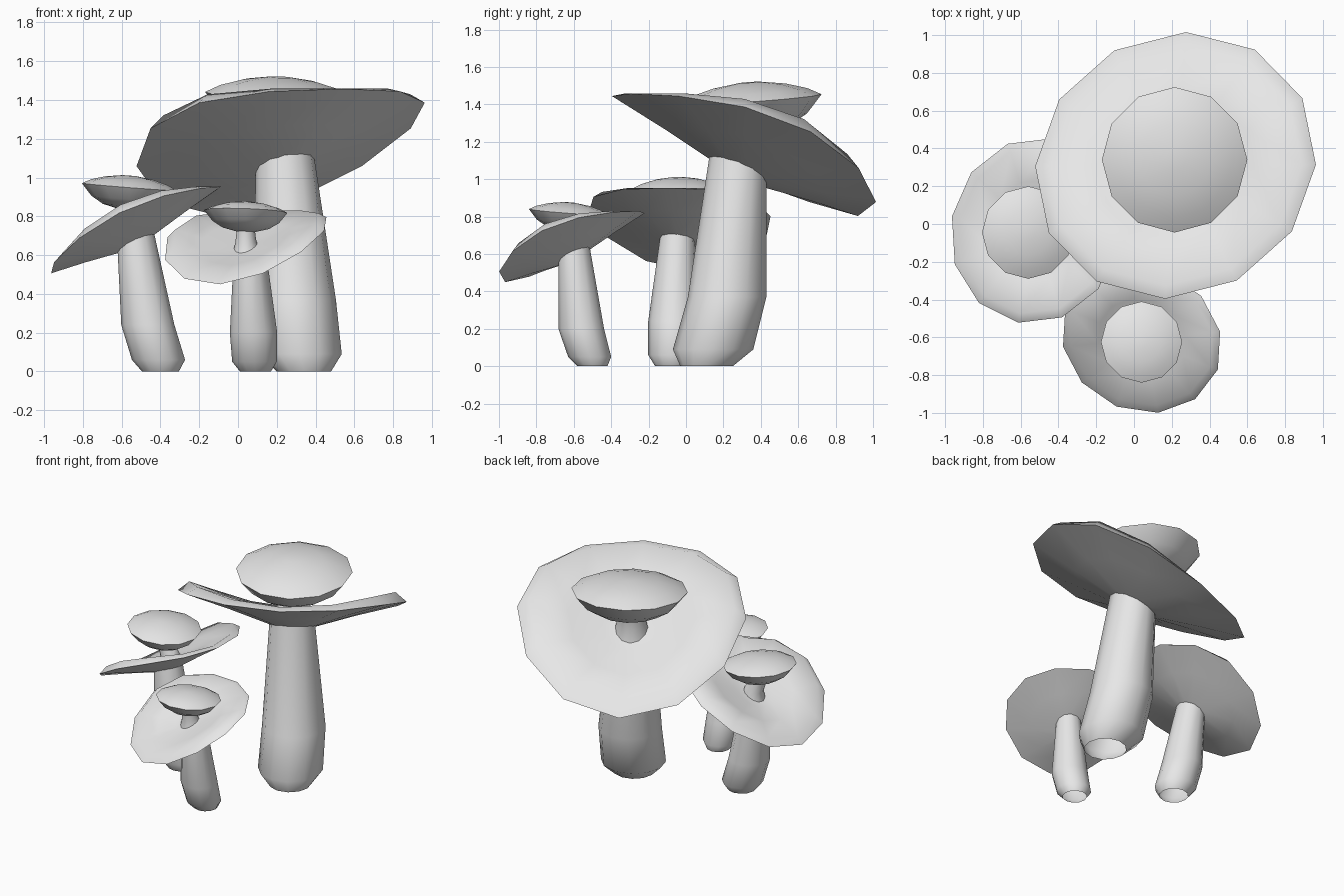
import bpy, bmesh
from math import cos, sin, pi, radians

cube = bpy.data.objects.get("Cube")
if cube:
    bpy.data.objects.remove(cube)

grey = bpy.data.materials.new("pale_grey")
grey.use_nodes = True
grey.diffuse_color = (0.8, 0.8, 0.8, 1)
grey.node_tree.nodes["Principled BSDF"].inputs["Base Color"].default_value = (0.8, 0.8, 0.8, 1)

SIDES = 12


def loft(name, rings, close_ends=False, angle=40):
    """Skin a stack of equal-sized point rings, optionally closing both ends."""
    bm = bmesh.new()
    loops = [[bm.verts.new(p) for p in ring] for ring in rings]
    n = len(loops[0])
    for a, b in zip(loops, loops[1:]):
        for i in range(n):
            j = (i + 1) % n
            bm.faces.new((a[i], a[j], b[j], b[i]))
    if close_ends:
        bm.faces.new(loops[0][::-1])
        bm.faces.new(loops[-1])
    mesh = bpy.data.meshes.new(name)
    bm.to_mesh(mesh)
    bm.free()
    mesh.materials.append(grey)
    obj = bpy.data.objects.new(name, mesh)
    bpy.context.collection.objects.link(obj)
    bpy.ops.object.select_all(action="DESELECT")
    obj.select_set(True)
    bpy.context.view_layer.objects.active = obj
    bpy.ops.object.shade_smooth_by_angle(angle=radians(angle))
    return obj


def circle(x, y, z, r, slope=0, heading=0):
    """A level ring, or one rising towards the heading."""
    ring = []
    for i in range(SIDES):
        t = 2 * pi * i / SIDES
        ring.append((x + r * cos(t), y + r * sin(t), z + slope * r * cos(t - heading)))
    return ring


def cap_ring(centre, along, across, tilt, heading, phase, r, h, bend):
    """One ring of a wide cap that rises towards its heading and droops along it."""
    cx, cy, cz = centre
    mean = (along + across) / 2
    ring = []
    for i in range(SIDES):
        d = 2 * pi * i / SIDES + phase - heading
        u, v = along * r * cos(d), across * r * sin(d)
        z = cz + mean * h + tilt * r * cos(d) - bend * mean * r * cos(2 * d)
        ring.append((cx + u * cos(heading) - v * sin(heading),
                     cy + u * sin(heading) + v * cos(heading), z))
    return ring


# Wide cap as (radius, height, droop) and upper cap as (radius, height), underside to top
DISH = [(0.1, -0.23, 0.05), (0.2, -0.225, 0.08), (0.6, -0.105, 0.085), (1, 0, 0.085),
        (0.9, 0.07, 0.12), (0.55, 0, 0.1), (0.25, -0.06, 0.08), (0.1, -0.075, 0.05)]
LENS = [(0.2, -0.49), (0.56, -0.4), (0.8, -0.25), (1, 0), (0.8, 0.1), (0.5, 0.185), (0.15, 0.235)]


def mushroom(name, stem, stem_top, centre, along, across, tilt, heading, phase, top, top_radius):
    heading, phase = radians(heading), radians(phase)
    slope = tilt / along
    # Leaning stem, open at the foot, its top cut to the slope of the cap
    x, y, r = stem_top
    cx, cy, cz = centre
    lift = slope * ((x - cx) * cos(heading) + (y - cy) * sin(heading))
    joint = circle(x, y, cz - 0.17 * along + lift, r, slope, heading)
    loft(name + "_stem", [circle(*s) for s in stem] + [joint], angle=60)
    # Wide tilted cap
    loft(name + "_cap", [cap_ring(centre, along, across, tilt, heading, phase, *ring)
                         for ring in DISH], True, 65)
    # Short neck carrying the upper cap
    tx, ty, tz = top
    loft(name + "_neck", [circle(cx, cy, cz - 0.1 * along, 0.165 * along, slope, heading),
                          circle(cx, cy, cz, 0.14 * along, slope / 2, heading),
                          circle(tx, ty, tz - 0.4 * top_radius, 0.12 * along)], True, 60)
    # Small upper cap, dipping slightly the opposite way
    loft(name + "_upper_cap", [circle(tx, ty, tz + h * top_radius, r * top_radius, -0.08, heading)
                               for r, h in LENS], True)


mushroom("large_mushroom",
         [(0.34, 0.11, 0, 0.14), (0.32, 0.145, 0.09, 0.215), (0.295, 0.22, 0.37, 0.21)],
         (0.24, 0.28, 0.15),
         (0.22, 0.31, 1.192), 0.69, 0.76, 0.327, -62, -2,
         (0.215, 0.34, 1.427), 0.385)

mushroom("front_mushroom",
         [(0.09, -0.50, 0, 0.08), (0.085, -0.515, 0.05, 0.115), (0.08, -0.56, 0.2, 0.122)],
         (0.06, -0.60, 0.082),
         (0.04, -0.61, 0.674), 0.38, 0.435, 0.191, 64, 9,
         (0.04, -0.625, 0.825), 0.215)

mushroom("side_mushroom",
         [(-0.40, -0.07, 0, 0.095), (-0.41, -0.065, 0.06, 0.137), (-0.465, -0.065, 0.24, 0.137)],
         (-0.53, -0.045, 0.092),
         (-0.525, -0.035, 0.77), 0.445, 0.495, 0.224, -12, -10,
         (-0.56, -0.045, 0.952), 0.245)
